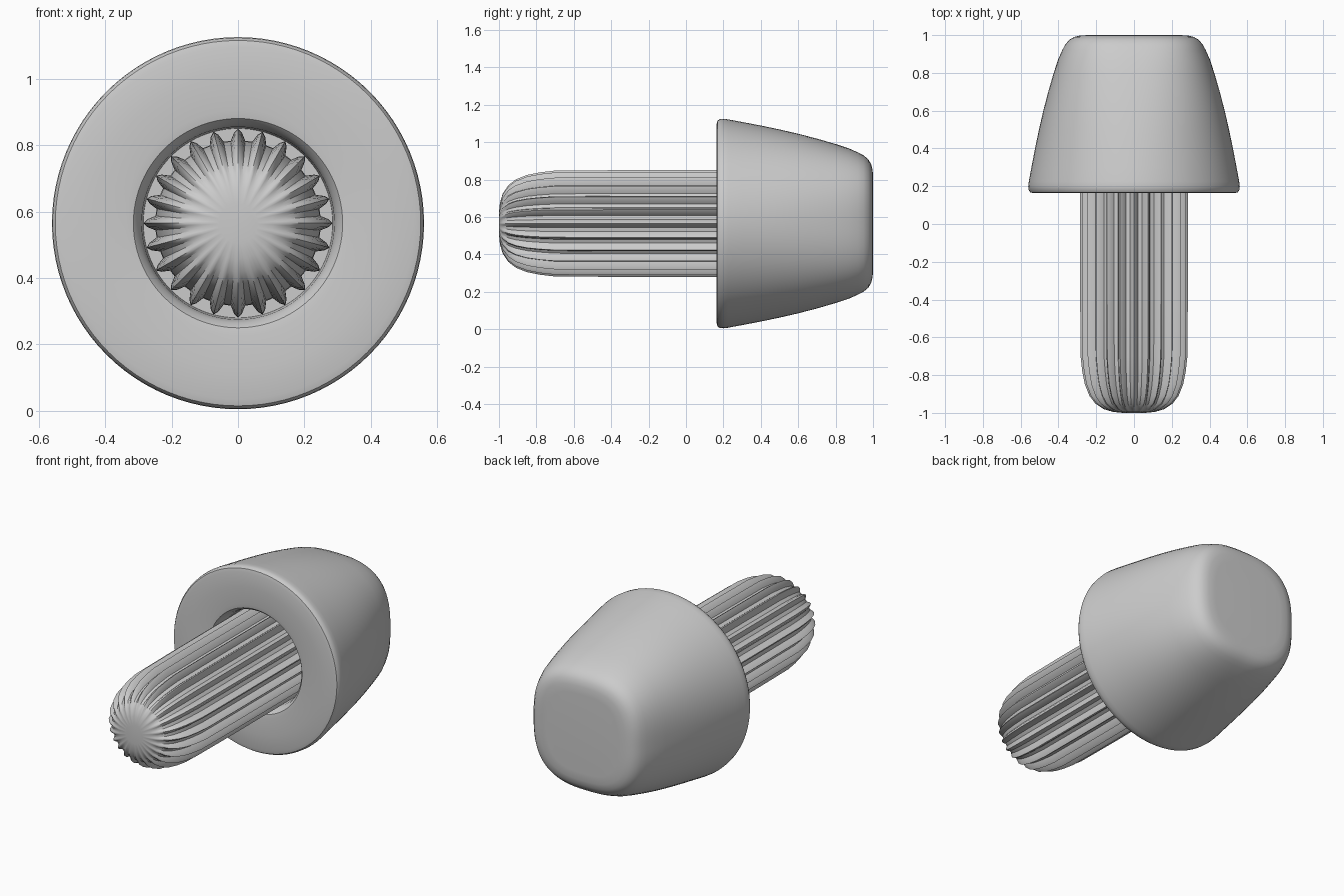
import bpy, bmesh
from math import sin, cos, pi, radians

if "Cube" in bpy.data.objects:
    bpy.data.objects.remove(bpy.data.objects["Cube"])

CZ = 0.565  # height of the long axis


def loft(name, rings, n, radius, angle):
    """Skin closed rings along y; radius(ring, angle, i) gives the section shape."""
    bm = bmesh.new()
    loops = []
    for ring in rings:
        loop = []
        for i in range(n):
            a = 2 * pi * i / n
            r = radius(ring, a, i)
            loop.append(bm.verts.new((r * cos(a), ring[0], CZ + r * sin(a))))
        loops.append(loop)
    for p, q in zip(loops, loops[1:]):
        for i in range(n):
            j = (i + 1) % n
            bm.faces.new((p[i], p[j], q[j], q[i]))
    bm.faces.new(loops[0][::-1])
    bm.faces.new(loops[-1])
    bmesh.ops.recalc_face_normals(bm, faces=bm.faces)
    mesh = bpy.data.meshes.new(name)
    bm.to_mesh(mesh)
    bm.free()
    ob = bpy.data.objects.new(name, mesh)
    bpy.context.collection.objects.link(ob)
    bpy.ops.object.select_all(action='DESELECT')
    ob.select_set(True)
    bpy.context.view_layer.objects.active = ob
    bpy.ops.object.shade_smooth_by_angle(angle=radians(angle))
    return ob


# Cap: round at the open front, blending to a rounded square at the back
# (y, radius, section exponent); starts at the socket floor and wraps outward
cap_rings = [
    (0.30, 0.285, 2), (0.22, 0.29, 2), (0.185, 0.30, 2), (0.167, 0.315, 2),
    (0.163, 0.34, 2), (0.163, 0.44, 2), (0.163, 0.53, 2), (0.168, 0.55, 2),
    (0.18, 0.558, 2), (0.20, 0.56, 2), (0.225, 0.557, 2), (0.30, 0.543, 2.02),
    (0.40, 0.524, 2.06), (0.50, 0.503, 2.12), (0.60, 0.480, 2.2),
    (0.70, 0.454, 2.3), (0.80, 0.425, 2.42), (0.87, 0.402, 2.55),
    (0.92, 0.380, 2.65), (0.95, 0.364, 2.75), (0.975, 0.343, 2.8),
    (0.99, 0.317, 2.85), (0.998, 0.285, 2.9), (1.0, 0.24, 2.9),
]


def cap_radius(ring, a, i):
    e = ring[2]
    return ring[1] / (abs(cos(a)) ** e + abs(sin(a)) ** e) ** (1 / e)


loft("cap", cap_rings, 96, cap_radius, 40)

# Stem: ribbed rod with a rounded tip, running into the socket
# (y, radius, rib depth)
stem_rings = [
    (-1.0, 0.06, 0.0), (-0.995, 0.11, 0.006), (-0.98, 0.16, 0.014),
    (-0.95, 0.205, 0.022), (-0.91, 0.236, 0.03), (-0.85, 0.260, 0.034),
    (-0.78, 0.274, 0.036), (-0.70, 0.283, 0.036), (-0.4, 0.285, 0.036),
    (0.0, 0.285, 0.036), (0.32, 0.285, 0.036),
]
RIBS = 24
RIB_SHAPE = (0.0, 0.35, 1.0, 1.0, 1.0, 0.35)  # crest, flank, groove, flank


def stem_radius(ring, a, i):
    return ring[1] - ring[2] * RIB_SHAPE[i % 6]


loft("ribbed_stem", stem_rings, RIBS * 6, stem_radius, 30)
